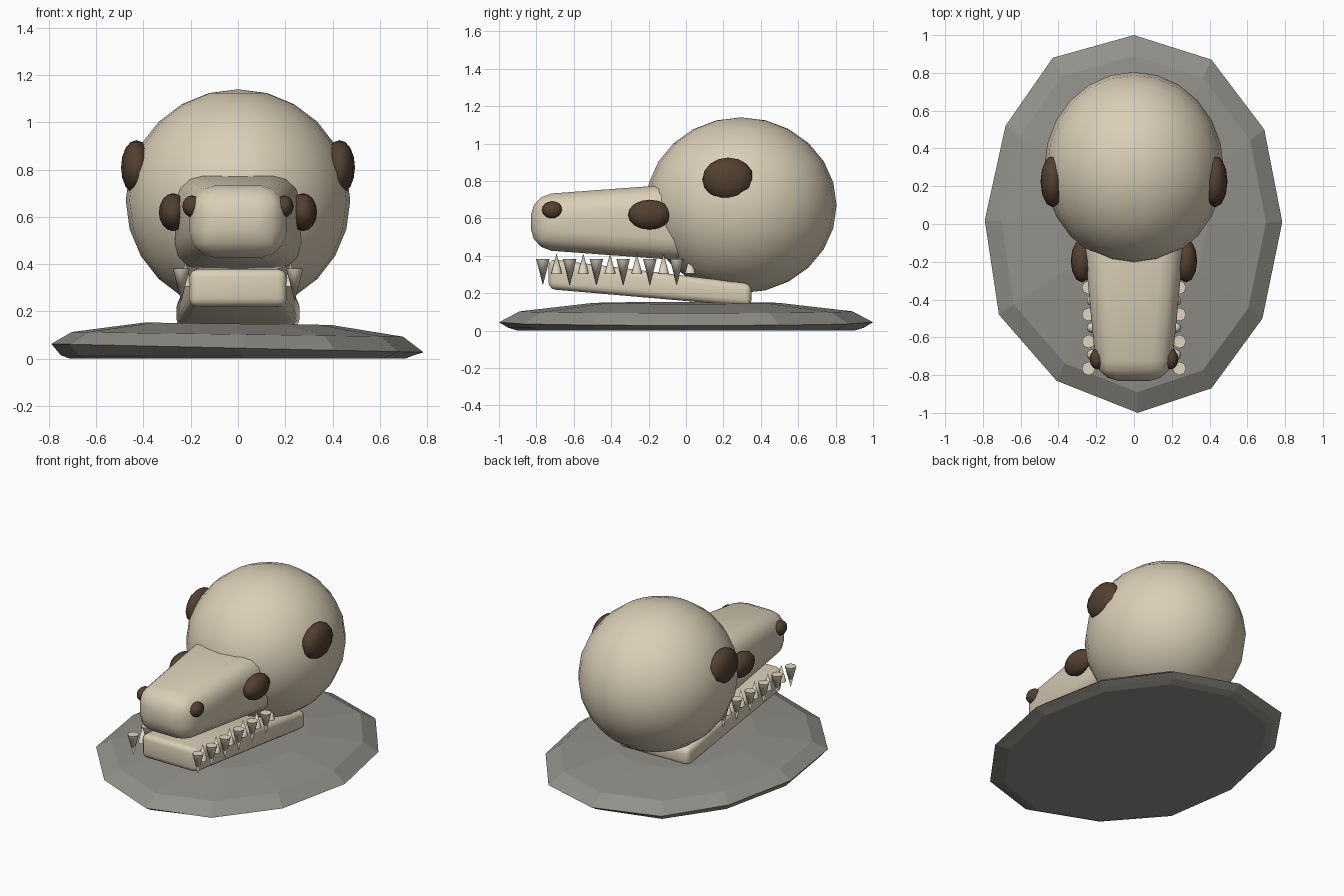
import bpy, bmesh, math
from mathutils import Matrix, Vector

if "Cube" in bpy.data.objects:
    bpy.data.objects.remove(bpy.data.objects["Cube"])


def material(name, rgb):
    m = bpy.data.materials.new(name)
    m.diffuse_color = (*rgb, 1)
    m.use_nodes = True
    m.node_tree.nodes["Principled BSDF"].inputs["Base Color"].default_value = m.diffuse_color
    return m


BONE = material("bone", (0.70, 0.62, 0.47))
TOOTH = material("tooth ivory", (0.74, 0.67, 0.53))
DARK = material("dark socket brown", (0.085, 0.052, 0.03))
STONE = material("grey stone", (0.29, 0.28, 0.255))


def add_object(name, bm, mat, smooth=True):
    bmesh.ops.recalc_face_normals(bm, faces=bm.faces[:])
    me = bpy.data.meshes.new(name)
    bm.to_mesh(me)
    bm.free()
    me.materials.append(mat)
    ob = bpy.data.objects.new(name, me)
    bpy.context.collection.objects.link(ob)
    for p in me.polygons:
        p.use_smooth = smooth
    return ob


def ellipsoid(name, centre, radii, mat, segs, rings):
    bm = bmesh.new()
    m = Matrix.Translation(centre) @ Matrix.Diagonal((*radii, 1))
    bmesh.ops.create_uvsphere(bm, u_segments=segs, v_segments=rings, radius=1, matrix=m)
    return add_object(name, bm, mat)


def tapered_box(name, front, back, bevel, segs):
    """front / back = (y, half width, bottom z, top z)"""
    bm = bmesh.new()
    ends = []
    for y, w, z0, z1 in (front, back):
        ends.append([bm.verts.new(p) for p in ((-w, y, z0), (w, y, z0), (w, y, z1), (-w, y, z1))])
    a, b = ends
    bm.faces.new(a)
    bm.faces.new(b[::-1])
    for i in range(4):
        j = (i + 1) % 4
        bm.faces.new((a[i], a[j], b[j], b[i]))
    bmesh.ops.bevel(bm, geom=bm.edges[:], offset=bevel, segments=segs, profile=0.5, affect='EDGES')
    return add_object(name, bm, BONE)


def tooth(name, x, y, z_base, z_tip, r):
    bm = bmesh.new()
    flip = Matrix.Rotation(math.pi if z_tip < z_base else 0, 4, 'X')
    m = Matrix.Translation((x, y, (z_base + z_tip) / 2)) @ flip
    bmesh.ops.create_cone(bm, cap_ends=True, segments=8, radius1=r, radius2=0,
                          depth=abs(z_tip - z_base), matrix=m)
    ob = add_object(name, bm, TOOTH)
    for p in ob.data.polygons:
        p.use_smooth = len(p.vertices) < 5   # flat root, smooth sides


# Skull
ellipsoid("cranium", (0, 0.295, 0.67), (0.475, 0.51, 0.47), BONE, 24, 12)
tapered_box("snout", (-0.83, 0.195, 0.435, 0.725), (0.12, 0.285, 0.365, 0.795), 0.11, 3)
tapered_box("lower_jaw", (-0.735, 0.205, 0.222, 0.383), (0.35, 0.262, 0.128, 0.25), 0.035, 3)

# Sockets, nostrils and teeth on both sides
for side, s in (("right", 1), ("left", -1)):
    ellipsoid("temple_hollow_" + side, (s * 0.43, 0.225, 0.81), (0.065, 0.137, 0.115), DARK, 12, 8)
    ellipsoid("eye_socket_" + side, (s * 0.275, -0.195, 0.62), (0.06, 0.115, 0.08), DARK, 12, 8)
    ellipsoid("nostril_" + side, (s * 0.195, -0.715, 0.645), (0.04, 0.055, 0.046), DARK, 12, 8)
    for i in range(6):
        y = -0.765 + i * 0.143
        tooth(f"upper_tooth_{side}_{i}", s * 0.24, y, 0.382, 0.242, 0.036)
        tooth(f"lower_tooth_{side}_{i}", s * 0.222, y + 0.073, 0.305, 0.412, 0.029)

# Rock slab: the outline repeated as scaled rings
outline = [(0, 1.0), (0.41, 0.87), (0.69, 0.5), (0.785, 0.01), (0.68, -0.5), (0.41, -0.87),
           (0.02, -1.0), (-0.41, -0.83), (-0.715, -0.48), (-0.79, 0.02), (-0.68, 0.52), (-0.43, 0.88)]
bm = bmesh.new()
rings = []
for k, (scale, z, wob) in enumerate(((0.9, 0.0, 0), (0.95, 0.015, 0), (1.0, 0.045, 0.018),
                                     (0.89, 0.103, 0.01), (0.5, 0.148, 0.005))):
    rings.append([bm.verts.new((x * scale, y * scale, z - wob * x / 0.79))
                  for x, y in outline])
bm.faces.new(rings[0])
for lo, hi in zip(rings, rings[1:]):
    for i in range(12):
        j = (i + 1) % 12
        bm.faces.new((lo[i], lo[j], hi[j], hi[i]))
top = bm.verts.new((0, 0, 0.146))
for i in range(12):
    bm.faces.new((rings[-1][i], rings[-1][(i + 1) % 12], top))
add_object("rock_slab", bm, STONE, smooth=False)
